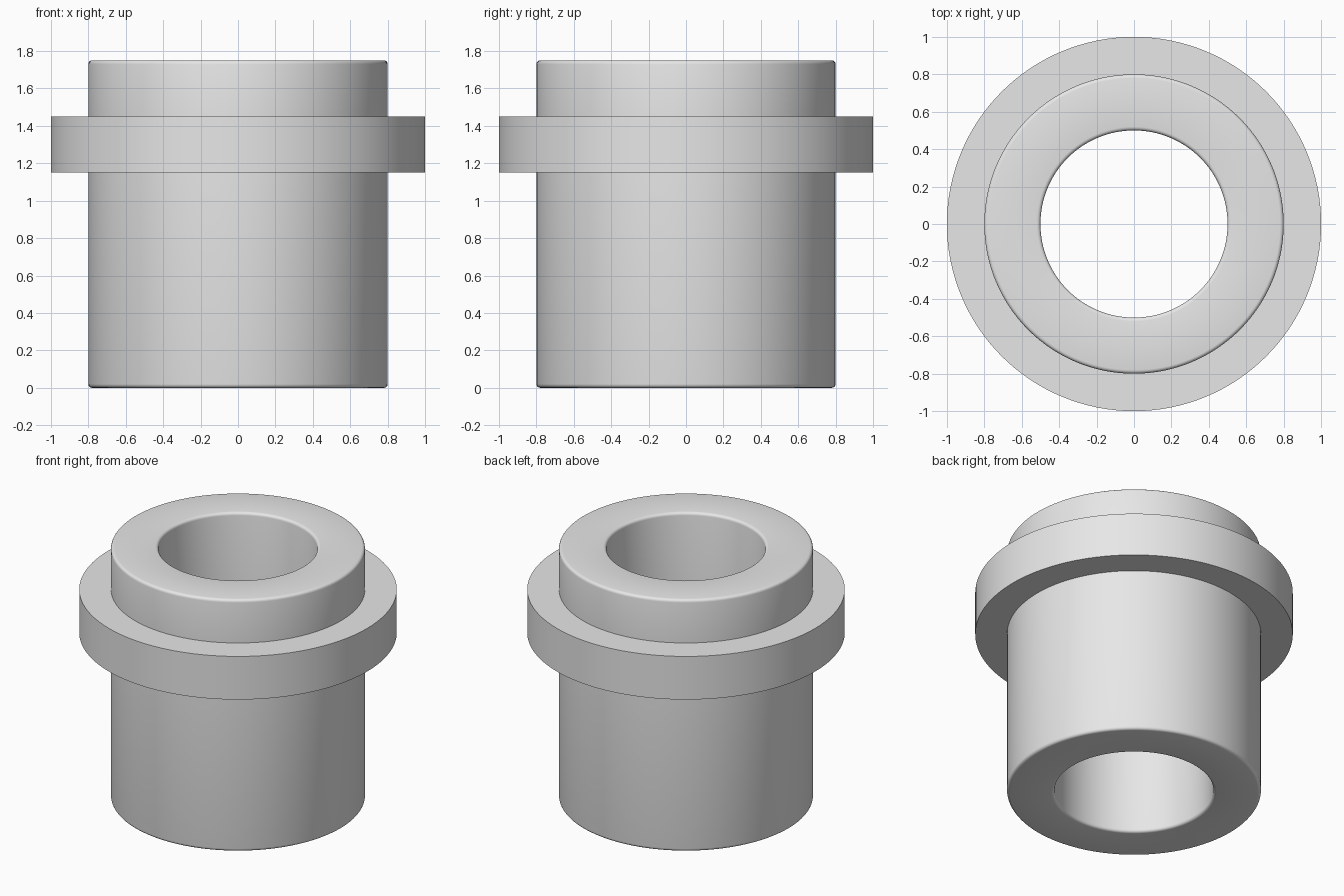
import bpy, bmesh, math
from mathutils import Vector

if "Cube" in bpy.data.objects:
    bpy.data.objects.remove(bpy.data.objects["Cube"])

SEGMENTS = 128
BORE, BODY, FLANGE = 0.5, 0.8, 1.0
HEIGHT, FLANGE_LOW, FLANGE_HIGH = 1.75, 1.15, 1.45
ROUND = 0.02


def rounded_corner(cr, cz, start, steps=4):
    """Quarter-circle of profile points, counter-clockwise from start degrees."""
    angles = [math.radians(start + 90 * i / steps) for i in range(steps + 1)]
    return [(cr + ROUND * math.cos(a), cz + ROUND * math.sin(a)) for a in angles]


def lathe(name, profile, material):
    """Spin a closed (radius, height) profile around the z axis."""
    bm = bmesh.new()
    verts = [bm.verts.new((r, 0, z)) for r, z in profile]
    edges = [bm.edges.new((v, verts[(i + 1) % len(verts)])) for i, v in enumerate(verts)]
    bmesh.ops.spin(bm, geom=verts + edges, cent=(0, 0, 0), axis=Vector((0, 0, 1)),
                   angle=math.tau, steps=SEGMENTS, use_merge=True)
    bmesh.ops.remove_doubles(bm, verts=bm.verts[:], dist=1e-5)
    bmesh.ops.recalc_face_normals(bm, faces=bm.faces[:])
    mesh = bpy.data.meshes.new(name)
    bm.to_mesh(mesh)
    bm.free()
    mesh.materials.append(material)
    obj = bpy.data.objects.new(name, mesh)
    bpy.context.collection.objects.link(obj)
    bpy.context.view_layer.objects.active = obj
    obj.select_set(True)
    bpy.ops.object.shade_smooth_by_angle(angle=math.radians(30))
    return obj


grey = bpy.data.materials.new("light_grey")
grey.diffuse_color = (0.8, 0.8, 0.8, 1)
grey.use_nodes = True
grey.node_tree.nodes["Principled BSDF"].inputs["Base Color"].default_value = grey.diffuse_color

# Sleeve with rounded rims and a sharp-edged collar, as one turned part
profile = (
    rounded_corner(BORE + ROUND, ROUND, 180)
    + rounded_corner(BODY - ROUND, ROUND, 270)
    + [(BODY, FLANGE_LOW), (FLANGE, FLANGE_LOW), (FLANGE, FLANGE_HIGH), (BODY, FLANGE_HIGH)]
    + rounded_corner(BODY - ROUND, HEIGHT - ROUND, 0)
    + rounded_corner(BORE + ROUND, HEIGHT - ROUND, 90)
)
lathe("flanged_bushing", profile, grey)
